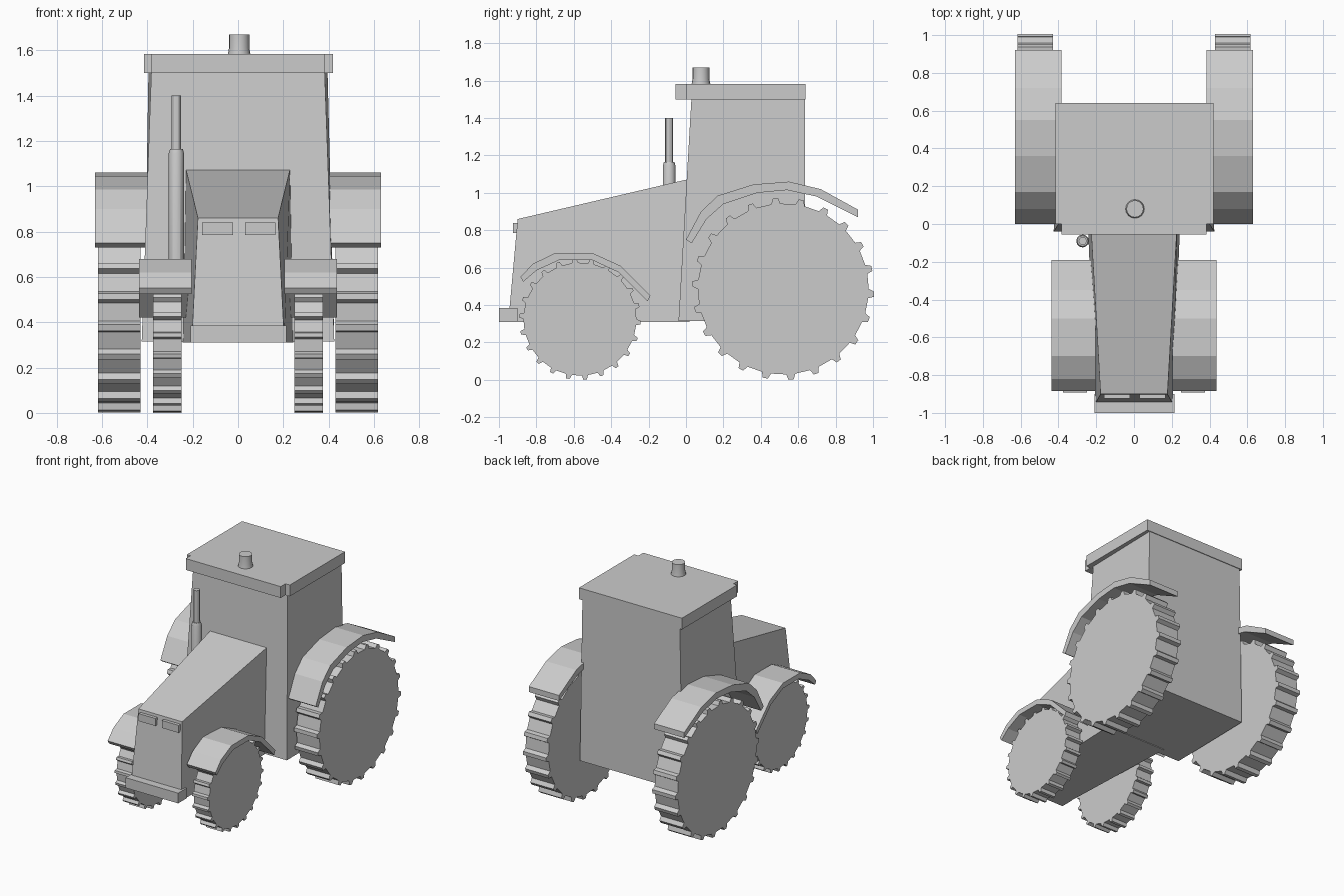
import bpy, bmesh
from math import sin, cos, pi

cube = bpy.data.objects.get("Cube")
if cube:
    bpy.data.objects.remove(cube)

grey = bpy.data.materials.new("plain_grey")
grey.use_nodes = True
colour = (0.6, 0.6, 0.6, 1)
grey.diffuse_color = colour
grey.node_tree.nodes["Principled BSDF"].inputs["Base Color"].default_value = colour


def loft(name, rings):
    """Skin matching rings of points and cap both ends."""
    bm = bmesh.new()
    loops = [[bm.verts.new(p) for p in ring] for ring in rings]
    n = len(rings[0])
    for a, b in zip(loops, loops[1:]):
        for i in range(n):
            j = (i + 1) % n
            bm.faces.new((a[i], a[j], b[j], b[i]))
    bm.faces.new(loops[0])
    bm.faces.new(loops[-1])
    bmesh.ops.recalc_face_normals(bm, faces=bm.faces)
    mesh = bpy.data.meshes.new(name)
    bm.to_mesh(mesh)
    bm.free()
    mesh.materials.append(grey)
    obj = bpy.data.objects.new(name, mesh)
    bpy.context.collection.objects.link(obj)
    return obj


def extrude_x(name, profile, x0, x1):
    return loft(name, [[(x, y, z) for y, z in profile] for x in (x0, x1)])


def box(name, x0, x1, y0, y1, z0, z1):
    return extrude_x(name, [(y0, z0), (y1, z0), (y1, z1), (y0, z1)], x0, x1)


def section(y_low, z_low, w_low, y_top, z_top, w_top):
    """Upright four-sided cross-section, symmetrical in x."""
    return [(-w_low, y_low, z_low), (w_low, y_low, z_low),
            (w_top, y_top, z_top), (-w_top, y_top, z_top)]


def turned(name, x, y, profile, sides=16):
    """Vertical turned part from (radius, height) pairs."""
    obj = loft(name, [[(x + r * cos(2 * pi * i / sides), y + r * sin(2 * pi * i / sides), z)
                       for i in range(sides)] for r, z in profile])
    bpy.ops.object.select_all(action="DESELECT")
    obj.select_set(True)
    bpy.context.view_layer.objects.active = obj
    bpy.ops.object.shade_smooth_by_angle()


def wheel(name, y, z, radius, lug, count, x0, x1):
    """Solid disc with raised tread bars round the rim."""
    profile = []
    for i in range(count):
        for part, r in ((0, radius), (0.62, radius), (0.7, radius + lug), (0.9, radius + lug)):
            a = 2 * pi * (i + part) / count
            profile.append((y + r * cos(a), z + r * sin(a)))
    extrude_x(name, profile, x0, x1)


# Bonnet, tapering to the nose
loft("bonnet", [section(-0.95, 0.31, 0.205, -0.90, 0.86, 0.177),
                section(0.02, 0.31, 0.245, 0.02, 1.075, 0.23)])
box("front_bumper", -0.21, 0.215, -1.0, -0.9, 0.31, 0.385)
for side, x in (("right", -0.09), ("left", 0.098)):
    box(side + "_headlight", x - 0.068, x + 0.068, -0.925, -0.86, 0.785, 0.84)

# Cab with leaning front and sides
loft("cab", [section(-0.04, 0.315, 0.425, 0.03, 1.52, 0.382),
             section(0.635, 0.315, 0.415, 0.635, 1.52, 0.395)])

# Roof slab with notched front corners
outline = [(-0.415, 0.64), (-0.415, 0), (-0.385, 0), (-0.385, -0.055),
           (0.385, -0.055), (0.385, 0), (0.42, 0), (0.42, 0.64)]
loft("roof", [[(x, y, z) for x, y in outline] for z in (1.5, 1.583)])
turned("roof_beacon", 0.005, 0.08, [(0.052, 1.57), (0.045, 1.61), (0.045, 1.67)])

# Exhaust stack
turned("exhaust", -0.272, -0.09,
       [(0.034, 0.6), (0.034, 1.145), (0.028, 1.165), (0.021, 1.165), (0.021, 1.4)], 12)

# Mudguard side profiles, outer edge then inner edge
rear_guard = [(0.0, 0.75), (0.08, 0.9), (0.17, 0.985), (0.36, 1.045), (0.55, 1.06),
              (0.72, 1.02), (0.92, 0.91), (0.92, 0.87), (0.70, 0.98), (0.54, 1.015),
              (0.38, 1.0), (0.20, 0.94), (0.11, 0.86), (0.03, 0.73)]
front_guard = [(-0.885, 0.55), (-0.82, 0.62), (-0.7, 0.678), (-0.5, 0.678), (-0.35, 0.61),
               (-0.19, 0.45), (-0.205, 0.42), (-0.36, 0.575), (-0.5, 0.64),
               (-0.68, 0.64), (-0.8, 0.585), (-0.87, 0.525)]

# Wheels and mudguards on both sides
for side, s in (("right", -1), ("left", 1)):
    wheel(side + "_rear_wheel", 0.52, 0.486, 0.457, 0.029, 22, s * 0.43, s * 0.617)
    wheel(side + "_front_wheel", -0.567, 0.325, 0.302, 0.023, 22, s * 0.25, s * 0.376)
    extrude_x(side + "_rear_mudguard", rear_guard, s * 0.385, s * 0.63)
    extrude_x(side + "_front_mudguard", front_guard, s * 0.205, s * 0.437)
